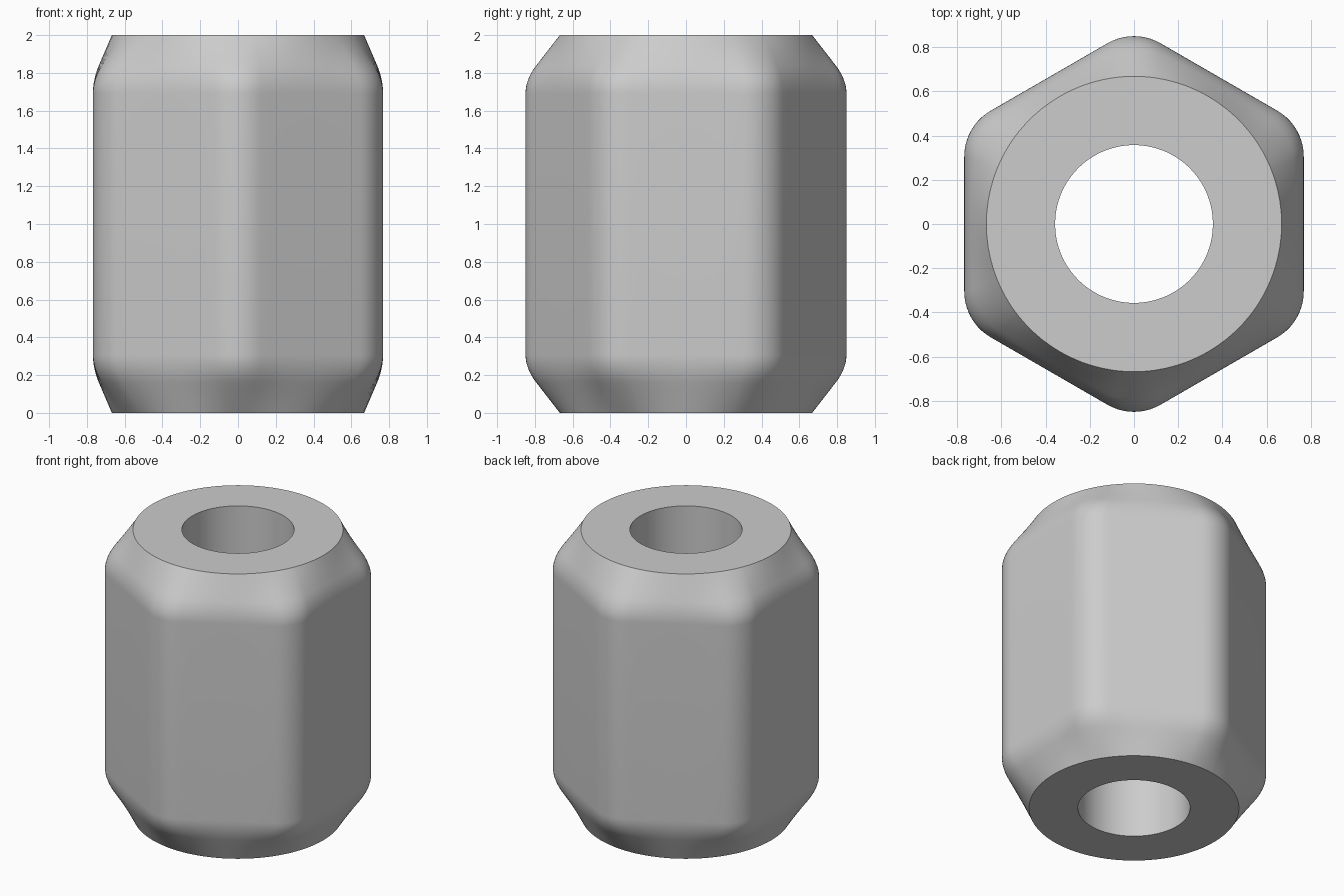
import bpy, bmesh, math
from mathutils import Vector

FLAT, CORNER_R, RIM, BORE, HEIGHT = 0.768, 0.24, 0.668, 0.357, 2.0
ARC_STEPS, FLAT_STEPS = 10, 10

cube = bpy.data.objects.get("Cube")
if cube:
    bpy.data.objects.remove(cube, do_unlink=True)

steel = bpy.data.materials.new("grey_steel")
steel.use_nodes = True
colour = (0.604, 0.604, 0.604, 1)
steel.diffuse_color = colour
steel.node_tree.nodes["Principled BSDF"].inputs["Base Color"].default_value = colour


def hex_outline():
    """Hexagon with rounded corners, one corner on the y axis."""
    arcs = []
    reach = (FLAT - CORNER_R) / math.cos(math.pi / 6)
    for side in range(6):
        mid = math.radians(30 + 60 * side)
        centre = Vector((math.cos(mid), math.sin(mid))) * reach
        arcs.append([])
        for i in range(ARC_STEPS + 1):
            a = mid + math.radians(60) * (i / ARC_STEPS - 0.5)
            arcs[-1].append(centre + CORNER_R * Vector((math.cos(a), math.sin(a))))
    points = []
    for side, arc in enumerate(arcs):
        points += arc
        following = arcs[(side + 1) % 6][0]
        points += [arc[-1].lerp(following, k / FLAT_STEPS) for k in range(1, FLAT_STEPS)]
    return points


outline = hex_outline()
unit = [p.normalized() for p in outline]

# Soft shoulder: blend factor towards the round rim, with height above mid
straight_z, break_z, end_z = 1.69, 1.766, 1.84
end_blend = (end_z - break_z) / (HEIGHT - break_z)
profile = []
for i in range(9):
    t = i / 8
    z = (1 - t) ** 2 * straight_z + 2 * t * (1 - t) * break_z + t * t * end_z
    profile.append((z, t * t * end_blend))
for i in range(1, 5):
    t = i / 4
    profile.append((end_z + (HEIGHT - end_z) * t, end_blend + (1 - end_blend) * t))
profile = [(HEIGHT - z, b) for z, b in reversed(profile)] + profile

# Hexagonal body, end faces and through bore as one closed loop of rings
bm = bmesh.new()


def ring(points, z):
    return [bm.verts.new((p.x, p.y, z)) for p in points]


rings = [ring([p.lerp(u * RIM, b) for p, u in zip(outline, unit)], z) for z, b in profile]
rings.append(ring([u * BORE for u in unit], HEIGHT))
rings.append(ring([u * BORE for u in unit], 0))
count = len(outline)
for k, lower in enumerate(rings):
    upper = rings[(k + 1) % len(rings)]
    for i in range(count):
        j = (i + 1) % count
        bm.faces.new((lower[i], lower[j], upper[j], upper[i]))
bmesh.ops.recalc_face_normals(bm, faces=bm.faces)

mesh = bpy.data.meshes.new("hex_coupling_nut")
bm.to_mesh(mesh)
bm.free()
mesh.materials.append(steel)
nut = bpy.data.objects.new("hex_coupling_nut", mesh)
bpy.context.collection.objects.link(nut)
bpy.context.view_layer.objects.active = nut
nut.select_set(True)
bpy.ops.object.shade_smooth_by_angle(angle=math.radians(30))
